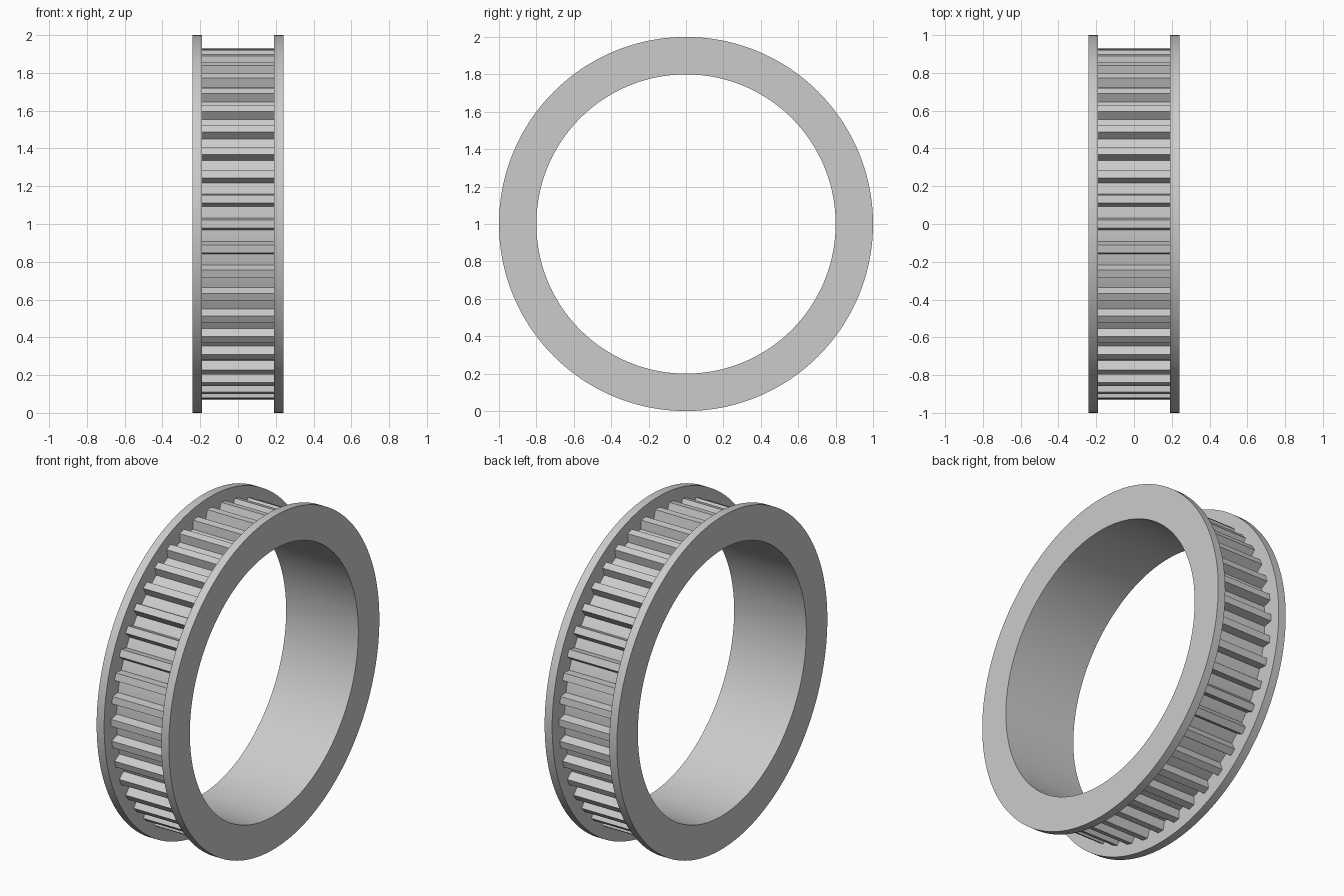
import bpy
import bmesh
from math import cos, sin, pi, radians

cube = bpy.data.objects.get("Cube")
if cube:
    bpy.data.objects.remove(cube, do_unlink=True)

TEETH = 44
SEGMENTS = TEETH * 4
OUTER, BORE, ROOT, TIP = 1.0, 0.8, 0.882, 0.933
HALF, INNER_HALF = 0.24, 0.19

metal = bpy.data.materials.new("plain grey")
metal.use_nodes = True
grey = (0.6, 0.6, 0.6, 1)
metal.diffuse_color = grey
metal.node_tree.nodes["Principled BSDF"].inputs["Base Color"].default_value = grey


def make_object(name, bm):
    bmesh.ops.recalc_face_normals(bm, faces=bm.faces)
    mesh = bpy.data.meshes.new(name)
    bm.to_mesh(mesh)
    bm.free()
    mesh.materials.append(metal)
    obj = bpy.data.objects.new(name, mesh)
    bpy.context.collection.objects.link(obj)
    return obj


def loft(bm, rings):
    """Bridge a closed sequence of equal vertex rings."""
    for a, b in zip(rings, rings[1:] + rings[:1]):
        for i in range(len(a)):
            j = (i + 1) % len(a)
            bm.faces.new((a[i], a[j], b[j], b[i]))


# Spool: bore, two flanges and the belt groove, turned around the x axis
profile = [(-HALF, BORE), (-HALF, OUTER), (-INNER_HALF, OUTER), (-INNER_HALF, ROOT),
           (INNER_HALF, ROOT), (INNER_HALF, OUTER), (HALF, OUTER), (HALF, BORE)]
bm = bmesh.new()
rings = []
for k in range(SEGMENTS):
    a = 2 * pi * k / SEGMENTS
    rings.append([bm.verts.new((x, r * cos(a), 1 + r * sin(a))) for x, r in profile])
loft(bm, rings)
spool = make_object("flanged_spool", bm)
bpy.context.view_layer.objects.active = spool
spool.select_set(True)
bpy.ops.object.shade_smooth_by_angle(angle=radians(30))

# Teeth: tapered bars set into the groove floor and flange walls
section = [(ROOT - 0.01, -0.035), (TIP, -0.021), (TIP, 0.021), (ROOT - 0.01, 0.035)]
end = INNER_HALF + 0.01
bm = bmesh.new()
for k in range(TEETH):
    a = 2 * pi * k / TEETH
    ends = [[bm.verts.new((x, r * cos(a) - t * sin(a), 1 + r * sin(a) + t * cos(a)))
             for r, t in section] for x in (-end, end)]
    for i in range(4):
        j = (i + 1) % 4
        bm.faces.new((ends[0][i], ends[0][j], ends[1][j], ends[1][i]))
    for cap in ends:
        bm.faces.new(cap)
make_object("belt_teeth", bm)
